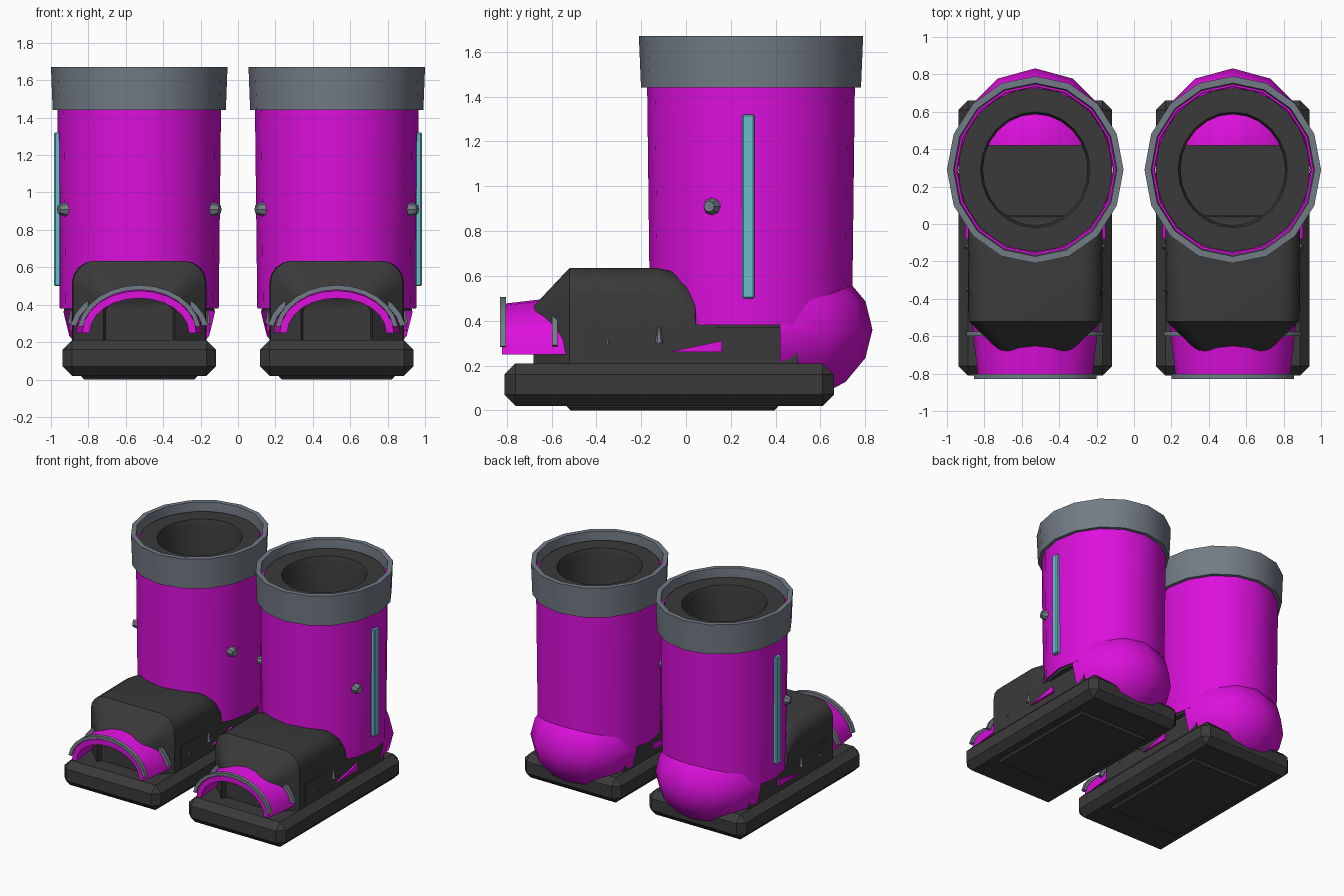
import bpy, bmesh, math
from mathutils import Vector

cube = bpy.data.objects.get("Cube")
if cube:
    bpy.data.objects.remove(cube, do_unlink=True)


def material(name, rgb):
    m = bpy.data.materials.new(name)
    m.use_nodes = True
    col = (*rgb, 1)
    m.diffuse_color = col
    bsdf = next(n for n in m.node_tree.nodes if n.type == 'BSDF_PRINCIPLED')
    bsdf.inputs['Base Color'].default_value = col
    return m


MAGENTA = material("magenta", (0.72, 0.005, 0.72))
DARK = material("charcoal", (0.042, 0.042, 0.042))
GREY = material("steel grey", (0.17, 0.20, 0.235))
TEAL = material("teal", (0.14, 0.52, 0.60))
LEG_Y, STRETCH = 0.29, 1.06


def finish(name, bm, mat, x, angle=32):
    bmesh.ops.recalc_face_normals(bm, faces=bm.faces)
    me = bpy.data.meshes.new(name)
    bm.to_mesh(me)
    bm.free()
    me.materials.append(mat)
    ob = bpy.data.objects.new(name, me)
    ob.location.x = x
    bpy.context.collection.objects.link(ob)
    bpy.ops.object.select_all(action='DESELECT')
    ob.select_set(True)
    bpy.context.view_layer.objects.active = ob
    bpy.ops.object.shade_smooth_by_angle(angle=math.radians(angle))
    return ob


def loft(name, rings, mat, x, closed=True, caps=True, loop=False):
    """Skin a list of rings that share a point count."""
    bm = bmesh.new()
    rows = [[bm.verts.new(p) for p in r] for r in rings]
    pairs = list(zip(rows, rows[1:])) + ([(rows[-1], rows[0])] if loop else [])
    n = len(rows[0])
    for a, b in pairs:
        for i in range(n if closed else n - 1):
            j = (i + 1) % n
            bm.faces.new((a[i], a[j], b[j], b[i]))
    if caps and not loop:
        bm.faces.new(rows[0])
        bm.faces.new(rows[-1])
    return finish(name, bm, mat, x)


def lathe(name, profile, mat, x, sides=16, loop=False):
    """Revolve (radius, z) points into an oval leg shape."""
    turn = [math.tau * i / sides for i in range(sides)]
    rings = [[(r * math.sin(t), LEG_Y + r * STRETCH * math.cos(t), z) for t in turn]
             for r, z in profile]
    return loft(name, rings, mat, x, loop=loop)


def block(name, hw, y0, y1, z0, z1, mat, x, bevel=0.0, cx=0.0):
    bm = bmesh.new()
    bmesh.ops.create_cube(bm, size=1)
    for v in bm.verts:
        v.co = (cx + v.co.x * 2 * hw, (y0 + y1) / 2 + v.co.y * (y1 - y0),
                (z0 + z1) / 2 + v.co.z * (z1 - z0))
    if bevel:
        bmesh.ops.bevel(bm, geom=bm.edges[:], offset=bevel, segments=1, affect='EDGES')
    return finish(name, bm, mat, x)


def toe_section(y, hw, top, r, bottom=0.2):
    """Cross-section of the foot with rounded upper corners."""
    pts = [(-hw, y, bottom)]
    for side, start in ((-1, 180), (1, 90)):
        for k in range(5):
            a = math.radians(start - 22.5 * k)
            pts.append((side * (hw - r) + r * math.cos(a), y, top - r + r * math.sin(a)))
    return pts + [(hw, y, bottom)]


def arch_band(name, y, rx, rz, start, thick, depth, mat, x, grow=0.0, n=12):
    """Arched strip with a rectangular section, optionally widening to the rear."""
    rings = []
    for i in range(n + 1):
        a = math.radians(start + (180 - 2 * start) * i / n)
        c, s = math.cos(a), math.sin(a)
        rings.append([((rx + g - t) * c, y + d, 0.25 + (rz + g - t) * s)
                      for t, d, g in ((0, 0, 0), (0, depth, grow),
                                      (thick, depth, grow), (thick, 0, 0))])
    return loft(name, rings, mat, x)


def stud(name, pos, axis, r1, r2, depth, mat, x, sides=8):
    bm = bmesh.new()
    bmesh.ops.create_cone(bm, cap_ends=True, segments=sides,
                          radius1=r1, radius2=r2, depth=depth)
    bm.transform(Vector(axis).to_track_quat('Z', 'Y').to_matrix().to_4x4())
    bmesh.ops.translate(bm, verts=bm.verts, vec=pos)
    return finish(name, bm, mat, x)


for side, tag in ((-1, "right"), (1, "left")):
    x = side * 0.528

    # Sole and foot
    block(tag + "_sole", 0.41, -0.81, 0.66, 0.02, 0.21, DARK, x, 0.05)
    block(tag + "_tread", 0.31, -0.53, 0.41, 0.0, 0.04, DARK, x, 0.015)
    block(tag + "_foot_base", 0.36, -0.45, 0.50, 0.19, 0.385, DARK, x)
    sections = [(-0.64, 0.18, 0.40, 0.04), (-0.68, 0.19, 0.465, 0.06),
                (-0.52, 0.355, 0.635, 0.12), (-0.13, 0.36, 0.635, 0.12),
                (-0.06, 0.36, 0.62, 0.12), (0.0, 0.36, 0.58, 0.11),
                (0.04, 0.36, 0.52, 0.10), (0.045, 0.36, 0.45, 0.08)]
    loft(tag + "_toe_box", [toe_section(*s) for s in sections], DARK, x)

    # Leg shaft, collar and lining
    lathe(tag + "_shaft", [(0.415, 0.38), (0.425, 0.38), (0.437, 1.43), (0.438, 1.59),
                           (0.42, 1.59)], MAGENTA, x, loop=True)
    lathe(tag + "_collar", [(0.438, 1.44), (0.463, 1.44), (0.472, 1.67), (0.437, 1.67),
                            (0.43, 1.57)], GREY, x, loop=True)
    lathe(tag + "_lining", [(0.40, 0.37), (0.412, 1.61), (0.292, 1.61), (0.28, 1.57),
                            (0.28, 0.40)], DARK, x, sides=24)

    # Rounded heel cup
    bm = bmesh.new()
    bmesh.ops.create_uvsphere(bm, u_segments=12, v_segments=8, radius=1)
    bmesh.ops.bisect_plane(bm, geom=bm.verts[:] + bm.edges[:] + bm.faces[:],
                           plane_co=(0, 0, 0), plane_no=(0, -1, 0), clear_outer=True)
    bmesh.ops.scale(bm, vec=(0.405, 0.412, 0.33), verts=bm.verts)
    bmesh.ops.translate(bm, vec=(0, 0.42, 0.36), verts=bm.verts)
    finish(tag + "_heel_cup", bm, MAGENTA, x, 60)

    # Toe guard and its two trim arches
    arch_band(tag + "_toe_guard", -0.82, 0.305, 0.225, 0, 0.04, 0.30, MAGENTA, x, 0.035)
    arch_band(tag + "_front_trim", -0.83, 0.33, 0.255, 8, 0.025, 0.028, GREY, x)
    arch_band(tag + "_rear_trim", -0.598, 0.372, 0.26, 9, 0.03, 0.024, GREY, x)

    # Outer light strip
    block(tag + "_light_strip", 0.0175, 0.25, 0.305, 0.50, 1.32, TEAL, x, 0.006,
          cx=side * 0.4375)

    # Ankle studs, foot spikes and side fins on both flanks
    for flank, where in ((-1, "a"), (1, "b")):
        stud(f"{tag}_ankle_stud_{where}", (flank * 0.41, 0.11, 0.91),
             (flank, -0.35, 0), 0.042, 0.025, 0.045, GREY, x)
        stud(f"{tag}_foot_spike_{where}", (flank * 0.365, -0.12, 0.335),
             (0, 0, 1), 0.018, 0.006, 0.07, GREY, x, 6)
        stud(f"{tag}_foot_pip_{where}", (flank * 0.36, -0.35, 0.305),
             (0, 0, 1), 0.012, 0.002, 0.02, GREY, x, 6)
        fin = [(-0.08, 0.26), (0.16, 0.26), (0.16, 0.31)]
        loft(f"{tag}_side_fin_{where}",
             [[(flank * w, y, z) for y, z in fin] for w in (0.34, 0.375)], MAGENTA, x)
